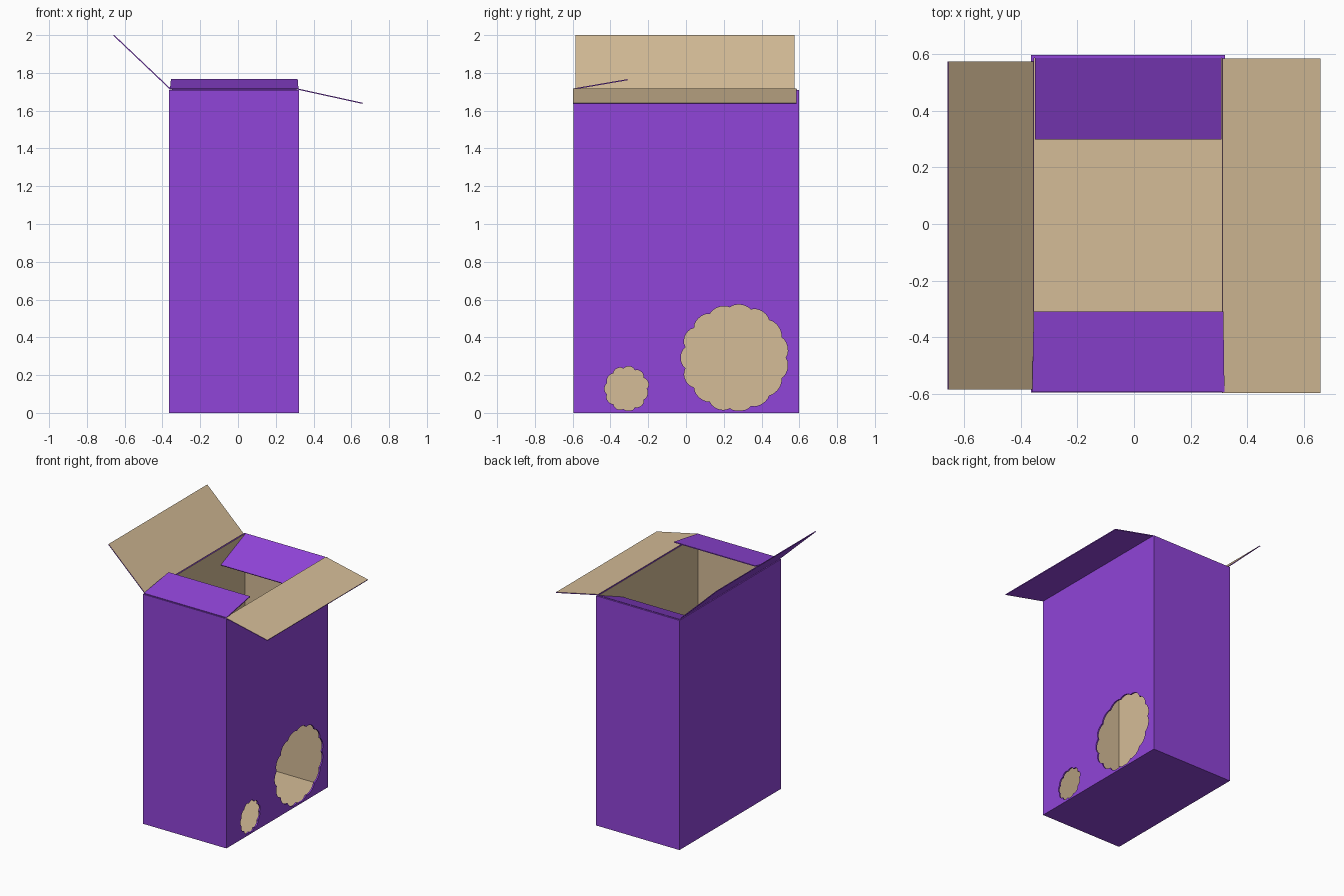
import bpy, bmesh, math, random

if "Cube" in bpy.data.objects:
    bpy.data.objects.remove(bpy.data.objects["Cube"])

random.seed(4)


def material(name, rgb):
    m = bpy.data.materials.new(name)
    m.diffuse_color = (*rgb, 1)
    m.use_nodes = True
    m.node_tree.nodes["Principled BSDF"].inputs["Base Color"].default_value = m.diffuse_color
    return m


PURPLE = material("purple_print", (0.28, 0.058, 0.69))
TAN = material("plain_cardboard", (0.665, 0.503, 0.309))


def finish(bm, name, thickness):
    """Turn a printed sheet into card: purple on the normal side, tan behind."""
    me = bpy.data.meshes.new(name)
    bm.to_mesh(me)
    bm.free()
    me.materials.append(PURPLE)
    me.materials.append(TAN)
    ob = bpy.data.objects.new(name, me)
    bpy.context.collection.objects.link(ob)
    s = ob.modifiers.new("card", 'SOLIDIFY')
    s.thickness = thickness
    s.offset = -1
    s.use_even_offset = True
    s.use_quality_normals = True
    s.material_offset = 1
    s.material_offset_rim = 0
    return ob


def ragged_hole(bm, x, cy, cz, radius, lobes, depth):
    """Closed loop of edges with scalloped, slightly uneven bites."""
    pts, steps = [], 7
    for i in range(lobes):
        bite = depth * random.uniform(0.6, 1.0)
        for k in range(steps):
            f = k / steps
            a = 2 * math.pi * (i + f) / lobes
            r = radius - depth + bite * math.sin(math.pi * f) ** 0.7
            pts.append(bm.verts.new((x, cy + r * math.cos(a),
                                     max(0.013, cz + r * math.sin(a)))))
    return [bm.edges.new((pts[i], pts[(i + 1) % len(pts)])) for i in range(len(pts))]


# Box body: open top, right wall with two chewed holes
X0, X1, Y0, Y1, H = -0.365, 0.322, -0.596, 0.598, 1.71
bm = bmesh.new()
lo = [bm.verts.new((x, y, 0)) for x, y in ((X0, Y0), (X1, Y0), (X1, Y1), (X0, Y1))]
hi = [bm.verts.new((v.co.x, v.co.y, H)) for v in lo]
ring = [lo[1], lo[2], hi[2], hi[1]]
edges = [bm.edges.new((ring[i], ring[(i + 1) % 4])) for i in range(4)]
edges += ragged_hole(bm, X1, 0.26, 0.292, 0.29, 15, 0.022)
edges += ragged_hole(bm, X1, -0.315, 0.128, 0.12, 11, 0.013)
bmesh.ops.triangle_fill(bm, use_beauty=True, edges=edges, normal=(1, 0, 0))
bm.faces.new(lo[::-1])
for i in (0, 2, 3):
    j = (i + 1) % 4
    bm.faces.new((lo[i], lo[j], hi[j], hi[i]))
bmesh.ops.recalc_face_normals(bm, faces=bm.faces[:])
finish(bm, "box_body", 0.011)


# Flaps: hinge edge then free edge, wound so the printed side is purple
def flap(name, corners):
    bm = bmesh.new()
    bm.faces.new([bm.verts.new(c) for c in corners])
    finish(bm, name, 0.006)


flap("front_flap", [(-0.36, -0.594, 1.718), (0.32, -0.594, 1.718),
                    (0.316, -0.31, 1.767), (-0.355, -0.31, 1.767)])
flap("back_flap", [(0.31, 0.587, 1.712), (-0.35, 0.587, 1.712),
                   (-0.35, 0.298, 1.59), (0.31, 0.298, 1.59)])
flap("left_flap", [(-0.36, -0.586, 1.712), (-0.66, -0.586, 1.997),
                   (-0.66, 0.575, 1.997), (-0.36, 0.575, 1.712)])
flap("right_flap", [(0.312, -0.597, 1.712), (0.312, 0.586, 1.712),
                    (0.659, 0.586, 1.636), (0.659, -0.597, 1.636)])
